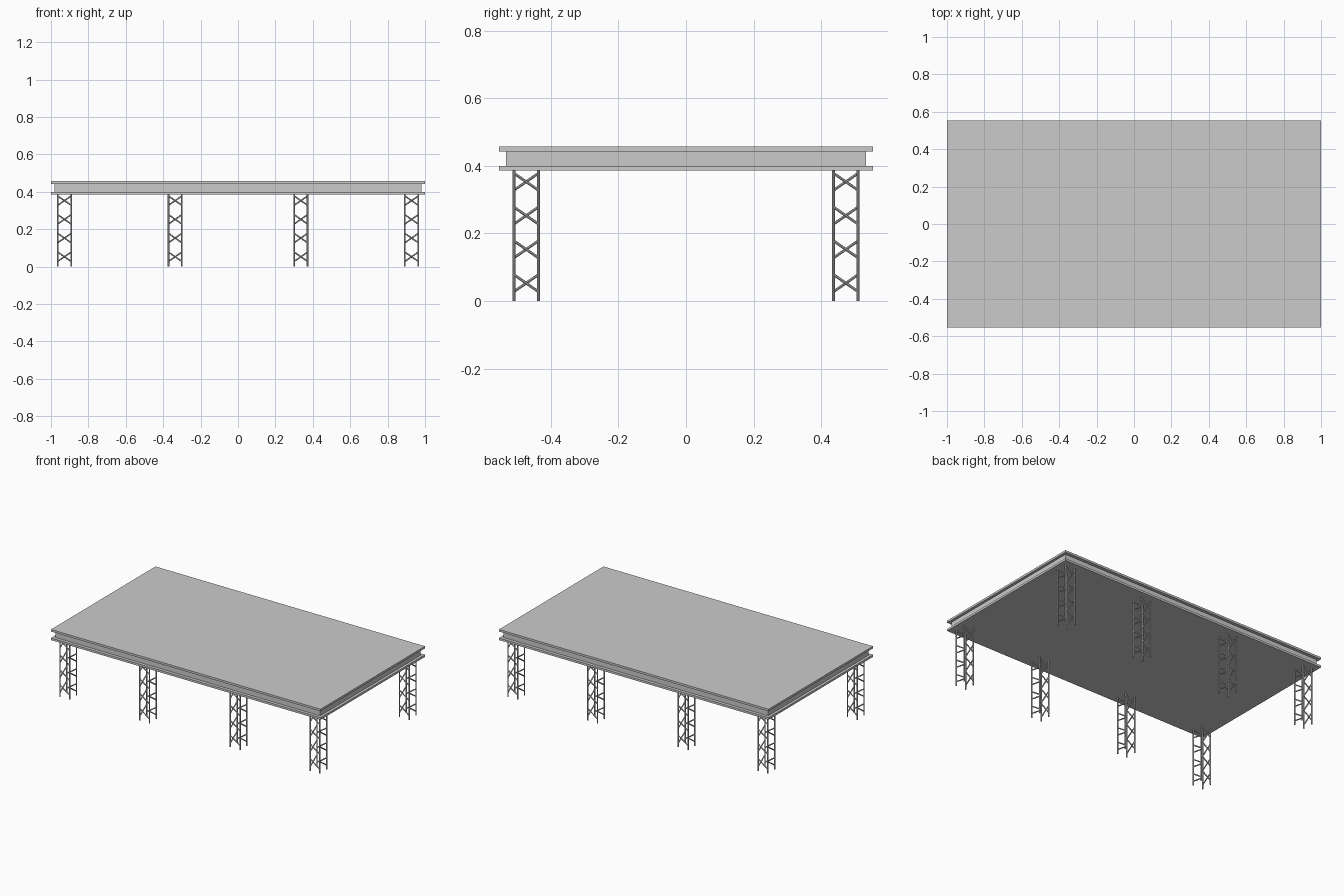
import bpy
from mathutils import Vector

if "Cube" in bpy.data.objects:
    bpy.data.objects.remove(bpy.data.objects["Cube"])

Z_DECK = 0.386      # underside of the deck
HALF = 0.036        # post offset from the tower centre
R = 0.0045          # tube radius


def slab(name, hx, hy, z0, z1):
    bpy.ops.mesh.primitive_cube_add(size=1, location=(0, 0, (z0 + z1) / 2))
    o = bpy.context.object
    o.name = name
    o.scale = (2 * hx, 2 * hy, z1 - z0)
    return o


def tube(a, b, r=R, sides=8):
    a, b = Vector(a), Vector(b)
    d = b - a
    bpy.ops.mesh.primitive_cylinder_add(
        vertices=sides, radius=r, depth=d.length, location=(a + b) / 2,
        rotation=d.to_track_quat('Z', 'Y').to_euler())
    return bpy.context.object


def join(parts, name):
    bpy.ops.object.select_all(action='DESELECT')
    for p in parts:
        p.select_set(True)
    bpy.context.view_layer.objects.active = parts[0]
    bpy.ops.object.join()
    o = bpy.context.object
    o.name = name
    bpy.ops.object.transform_apply(location=True, rotation=True, scale=True)
    return o


# Deck: two plates with a recessed core between them
slab("deck_top_plate", 1.0, 0.553, 0.443, 0.457)
slab("deck_core", 0.982, 0.532, 0.399, 0.444)
slab("deck_bottom_plate", 1.0, 0.553, Z_DECK, 0.40)

# Truss tower: four posts, with one slanted brace per face at each level
corners = [(-HALF, -HALF), (HALF, -HALF), (HALF, HALF), (-HALF, HALF)]
parts = []
for i, (x, y) in enumerate(corners):
    parts.append(tube((x, y, 0), (x, y, Z_DECK + 0.002)))
    nx, ny = corners[(i + 1) % 4]
    for level in range(4):
        z = 0.053 + 0.1 * level
        parts.append(tube((x, y, z + 0.025), (nx, ny, z - 0.025), 0.004))
tower = join(parts, "truss_leg_1")
bpy.ops.object.shade_smooth_by_angle()

# Eight towers along the two long sides
spots = [(x, y) for y in (-0.473, 0.473) for x in (-0.928, -0.336, 0.336, 0.928)]
for i, (x, y) in enumerate(spots):
    leg = tower
    if i:
        leg = bpy.data.objects.new(f"truss_leg_{i + 1}", tower.data)
        bpy.context.collection.objects.link(leg)
# Place each tower by its own offset from the shared mesh origin
origin = tower.location.copy()
shift = Vector(origin)
for i, (x, y) in enumerate(spots):
    bpy.data.objects[f"truss_leg_{i + 1}"].location = shift + Vector((x, y, 0))
